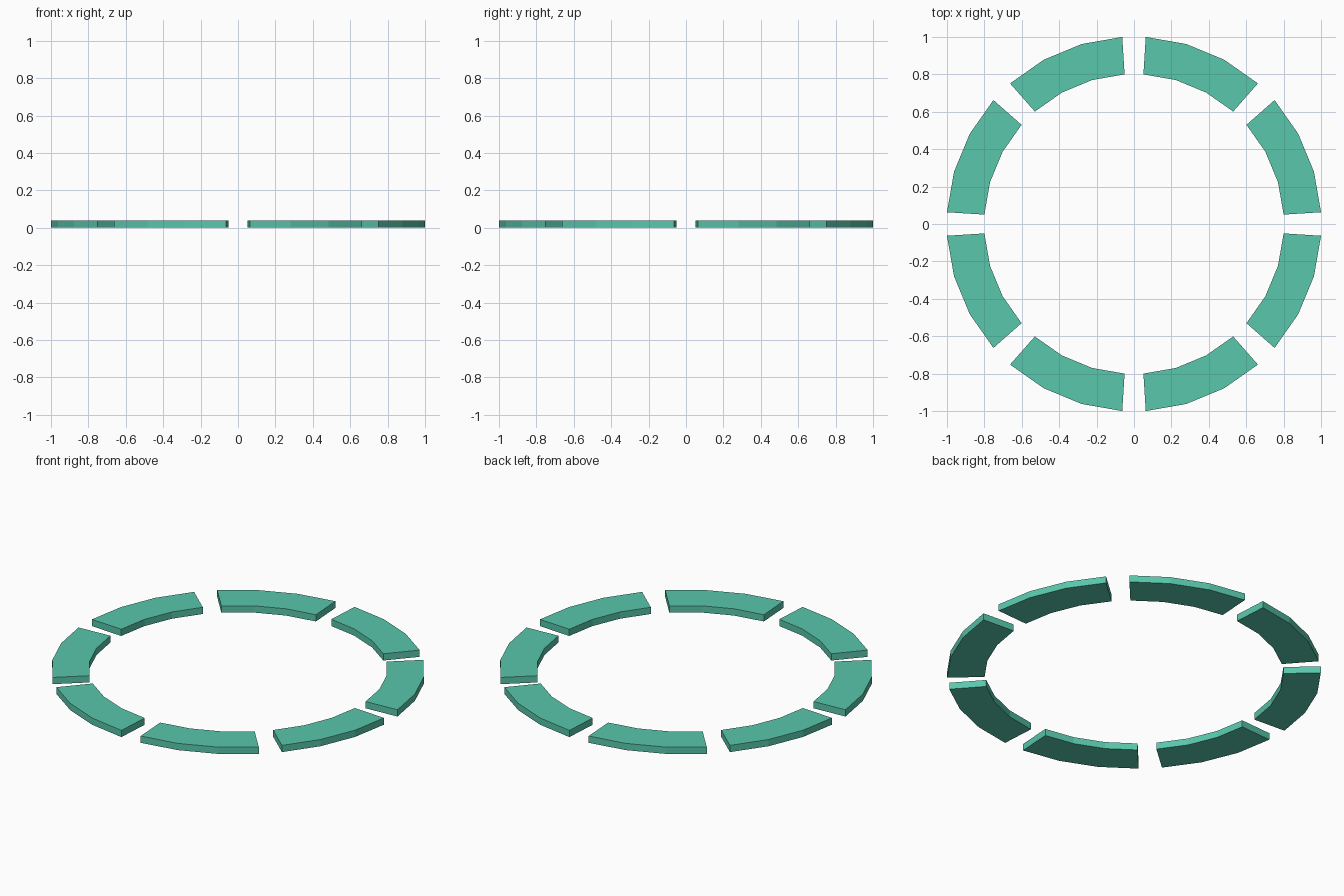
import bpy, bmesh, math

if "Cube" in bpy.data.objects:
    bpy.data.objects.remove(bpy.data.objects["Cube"])

SEGMENTS, STEPS = 8, 3
START, END = math.radians(3.6), math.radians(41.4)
OUTER = 1 / math.cos(START)
INNER = OUTER * 0.8
HEIGHT = 0.04

mat = bpy.data.materials.new("teal")
mat.diffuse_color = (0.1, 0.57, 0.41, 1)
mat.use_nodes = True
mat.node_tree.nodes["Principled BSDF"].inputs["Base Color"].default_value = mat.diffuse_color


def arc(radius, offset):
    angles = [offset + START + (END - START) * i / STEPS for i in range(STEPS + 1)]
    return [(radius * math.cos(a), radius * math.sin(a), 0) for a in angles]


def ring_segment(index):
    # Flat arc strip, extruded upwards
    offset = index * math.tau / SEGMENTS
    bm = bmesh.new()
    outline = arc(OUTER, offset) + arc(INNER, offset)[::-1]
    base = bm.faces.new([bm.verts.new(p) for p in outline])
    top = bmesh.ops.extrude_face_region(bm, geom=[base], use_keep_orig=True)
    verts = [g for g in top["geom"] if isinstance(g, bmesh.types.BMVert)]
    bmesh.ops.translate(bm, verts=verts, vec=(0, 0, HEIGHT))
    bmesh.ops.recalc_face_normals(bm, faces=bm.faces)
    mesh = bpy.data.meshes.new(f"ring_segment_{index + 1}")
    bm.to_mesh(mesh)
    bm.free()
    mesh.materials.append(mat)
    bpy.context.collection.objects.link(bpy.data.objects.new(mesh.name, mesh))


# Eight segments around the ring
for i in range(SEGMENTS):
    ring_segment(i)
